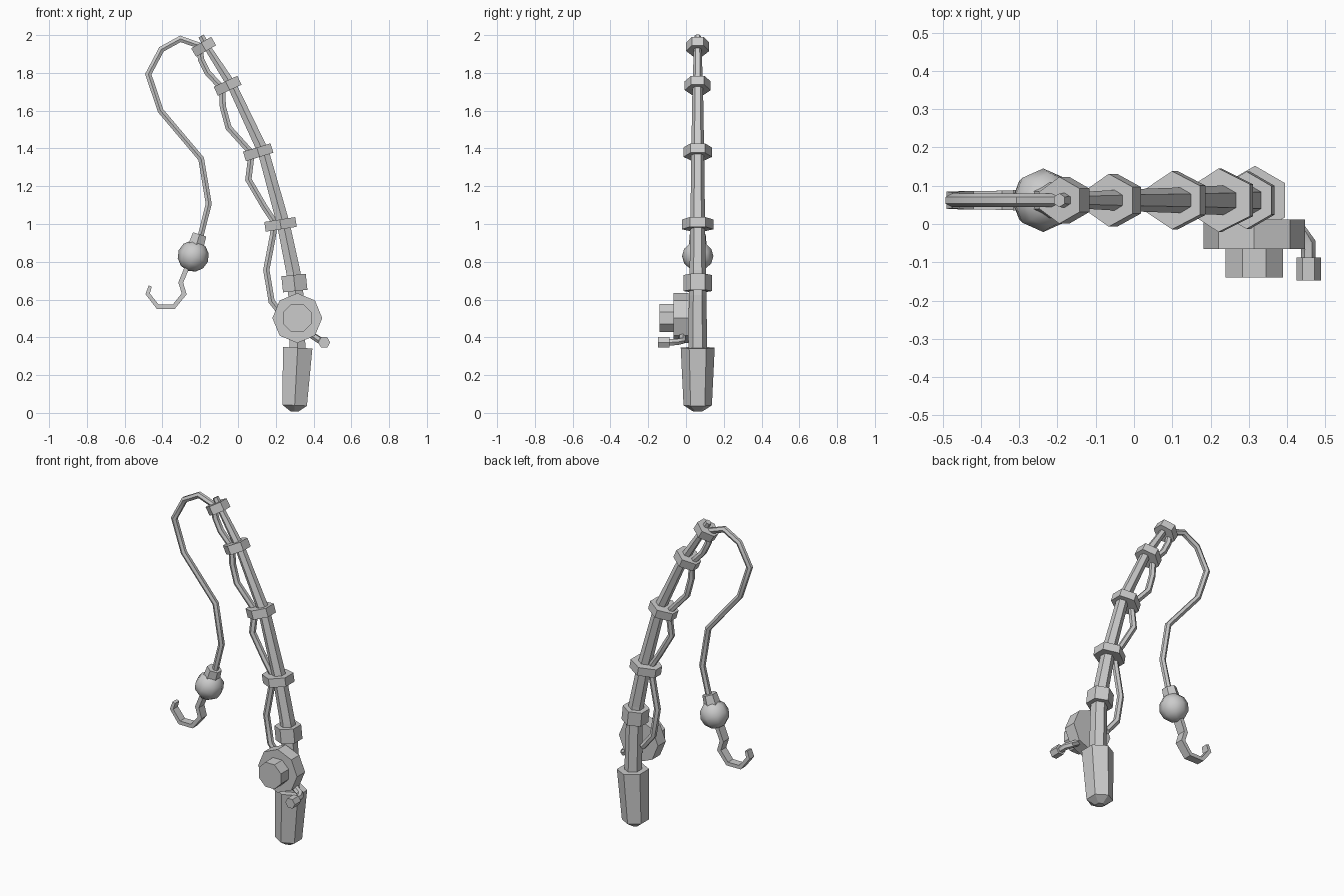
import bpy, bmesh, math
from mathutils import Vector

if "Cube" in bpy.data.objects:
    bpy.data.objects.remove(bpy.data.objects["Cube"])

Y = 0.062  # depth plane of the rod and line


def finish(name, bm, smooth=None):
    bmesh.ops.recalc_face_normals(bm, faces=bm.faces)
    me = bpy.data.meshes.new(name)
    bm.to_mesh(me)
    bm.free()
    ob = bpy.data.objects.new(name, me)
    bpy.context.collection.objects.link(ob)
    if smooth:
        bpy.ops.object.select_all(action='DESELECT')
        ob.select_set(True)
        bpy.context.view_layer.objects.active = ob
        bpy.ops.object.shade_smooth_by_angle(angle=math.radians(smooth))
    return ob


def ngon(n, offset=0.0):
    return [(math.cos(2 * math.pi * (i + offset) / n),
             math.sin(2 * math.pi * (i + offset) / n)) for i in range(n)]


def sweep(name, path, radii, section, side=(0, 1, 0), smooth=None):
    """Loft a section along a path; section x is in-plane, y runs along 'side'."""
    pts = [Vector(p) for p in path]
    side = Vector(side)
    if not isinstance(radii, (list, tuple)):
        radii = [radii] * len(pts)
    bm = bmesh.new()
    loops = []
    for i, p in enumerate(pts):
        a = (p - pts[max(i - 1, 0)]).normalized()
        b = (pts[min(i + 1, len(pts) - 1)] - p).normalized()
        t = (a + b).normalized()
        miter = 1.0
        if 0 < i < len(pts) - 1:
            miter = min(1 / max(t.dot(b), 0.1), 1.3)
        across = side.cross(t).normalized()
        s = t.cross(across)
        loops.append([bm.verts.new(p + across * u * radii[i] * miter + s * v * radii[i])
                      for u, v in section])
    n = len(section)
    for l0, l1 in zip(loops, loops[1:]):
        for j in range(n):
            bm.faces.new((l0[j], l0[(j + 1) % n], l1[(j + 1) % n], l1[j]))
    bm.faces.new(loops[0])
    bm.faces.new(loops[-1])
    return finish(name, bm, smooth)


def xz(points):
    return [(x, Y, z) for x, z in points]


HEX = ngon(6, 0.5)

# Grip with domed butt
sweep("grip", xz([(.299, .008), (.30, .04), (.316, .345)]), [.025, .075, .09], HEX)

# Tapering, bending pole
sweep("pole", xz([(.315, .33), (.307, .62), (.292, .75), (.24, 1.0), (.135, 1.38),
                  (-.03, 1.73), (-.165, 1.94), (-.195, 1.995)]),
      [.049, .047, .043, .039, .034, .028, .02, .018], HEX)

# Collar above the reel
sweep("collar", xz([(.303, .645), (.294, .73)]), .075, HEX)

# Line guides, stretched towards the line side
GUIDE = [(1, .5), (0, 1), (-1.0, .36), (-1.0, -.36), (0, -1), (1, -.5)]
guides = [(.225, .998, .083, 9), (.107, 1.38, .076, 17),
          (-.055, 1.732, .069, 25), (-.182, 1.938, .061, 30)]
for k, (x, z, r, tilt) in enumerate(guides):
    d = Vector((-math.sin(math.radians(tilt)), 0, math.cos(math.radians(tilt)))) * .026
    c = Vector((x, Y, z))
    sweep(f"line_guide_{k + 1}", [c - d, c + d], r, GUIDE)

# Reel drum and cap
sweep("reel_drum", [(.314, .012, .502), (.314, -.065, .502)], .132, ngon(8), side=(0, 0, 1))
sweep("reel_cap", [(.314, -.06, .502), (.314, -.14, .502)], .081, ngon(8, .5), side=(0, 0, 1))

# Crank arm and knob
sweep("crank_arm", [(.36, -.02, .43), (.435, -.022, .383), (.455, -.05, .375), (.455, -.1, .373)],
      .019, ngon(6), side=(0, 0, 1), smooth=40)
sweep("crank_knob", [(.456, -.088, .373), (.456, -.147, .373)], .032, ngon(6), side=(0, 0, 1))

# Line threaded through the guides, then hanging free
sweep("line", xz([(.25, .50), (.178, .59), (.15, .757), (.185, .94), (.193, 1.01), (.14, 1.09),
                  (.055, 1.235), (.072, 1.375), (-.05, 1.51), (-.08, 1.62), (-.085, 1.72),
                  (-.16, 1.80), (-.195, 1.87), (-.205, 1.935)]), .019, HEX, smooth=35)
sweep("hanging_line", xz([(-.18, 1.935), (-.22, 1.95), (-.305, 1.98), (-.405, 1.925),
                          (-.475, 1.793), (-.41, 1.6), (-.195, 1.345), (-.155, 1.107),
                          (-.197, .94)]), .018, HEX, smooth=35)

# Float with neck
bm = bmesh.new()
bmesh.ops.create_uvsphere(bm, u_segments=8, v_segments=6, radius=.083)
float_ball = finish("float_ball", bm, smooth=60)
float_ball.location = (-.237, Y, .83)
float_ball.rotation_euler = (0, math.radians(22), math.radians(0))
sweep("float_neck", xz([(-.224, .88), (-.203, .945)]), [.048, .042], HEX)

# Flat hook
sweep("hook", xz([(-.255, .80), (-.272, .765), (-.303, .69), (-.285, .63), (-.34, .562),
                  (-.425, .562), (-.478, .63), (-.465, .672)]),
      [.028, .028, .027, .026, .025, .024, .023, .02],
      [(.45, 1), (-.45, 1), (-.45, -1), (.45, -1)])
